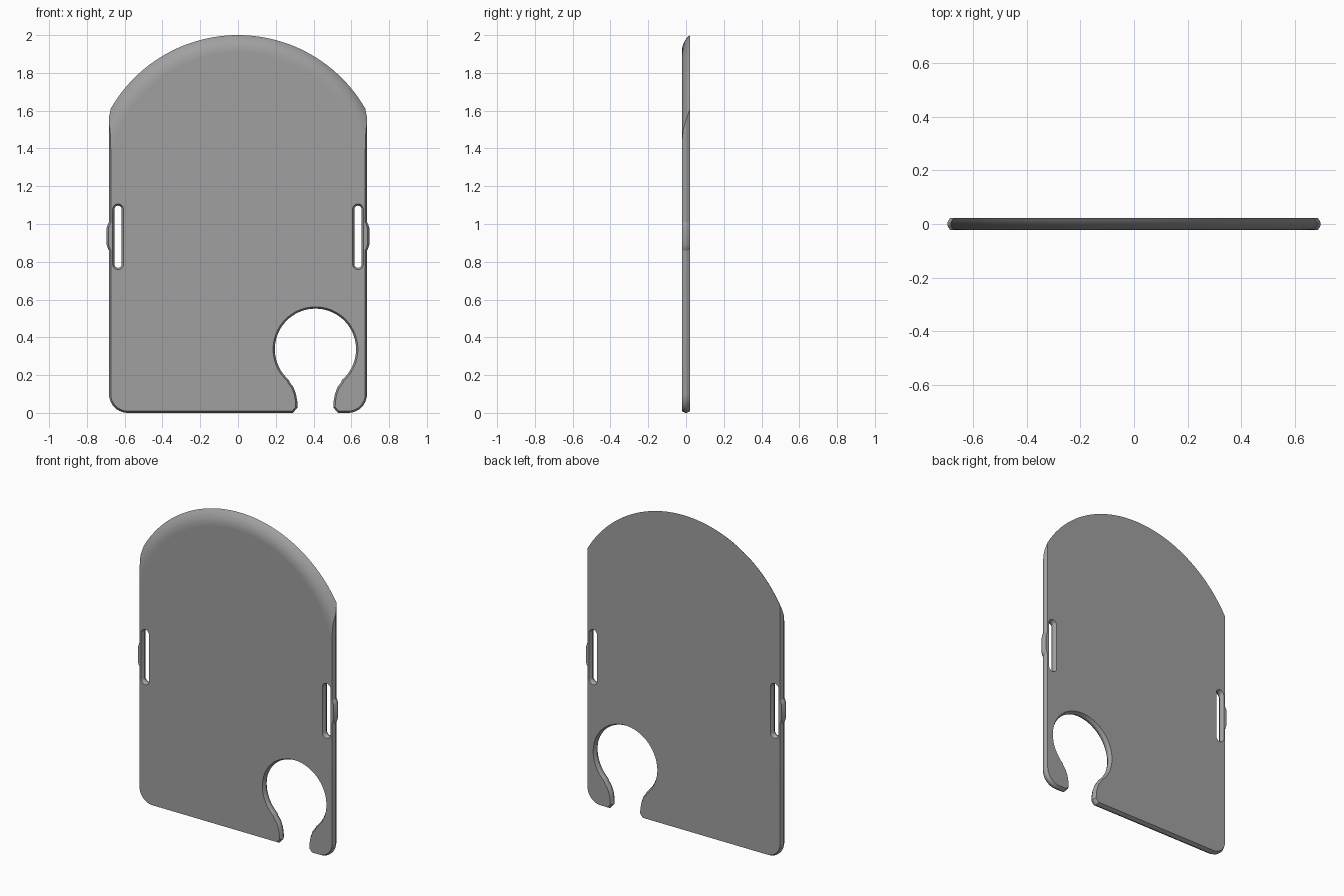
import bpy, bmesh
from math import sin, cos, pi, radians

if "Cube" in bpy.data.objects:
    bpy.data.objects.remove(bpy.data.objects["Cube"])

HALF_T = 0.022     # half thickness
CH = 0.0095        # edge chamfer width
DEEP = 1.8         # chamfer depth relative to its width
W = 0.683          # half width
R, ZC = 0.778, 1.222   # top arch radius and centre height


def arc(cx, cz, rx, a0, a1, n):
    """Points on an arc, angles in degrees."""
    return [(cx + rx * cos(radians(a0 + (a1 - a0) * i / n)),
             cz + rx * sin(radians(a0 + (a1 - a0) * i / n))) for i in range(n + 1)]


def bump(s):
    """Small thumb bump on one side, listed upwards."""
    return [(s * W, 0.86), (s * 0.688, 0.868), (s * 0.695, 0.89),
            (s * 0.695, 0.98), (s * 0.688, 1.002), (s * W, 1.01)]


def slot(cx):
    """Upright rounded slot."""
    return arc(cx, 1.078, 0.019, 0, 180, 8) + arc(cx, 0.787, 0.019, 180, 360, 8)


# Outline: bottom left corner, keyhole opening, bottom right corner, sides, oversize top
neck_l = [(0.291, 0), (0.315, 0.028), (0.314, 0.06), (0.307, 0.1), (0.293, 0.137), (0.274, 0.162)]
neck_r = [(0.82 - x, z) for x, z in reversed(neck_l)]
outline = arc(-W + 0.1, 0.1, 0.1, 180, 270, 10)
outline += neck_l + arc(0.41, 0.337, 0.215, 229, -49, 48) + neck_r
outline += arc(W - 0.1, 0.1, 0.1, 270, 360, 10) + bump(1)
outline += [(W, 2.1), (-W, 2.1)] + bump(-1)[::-1]

# Plate: filled flat curve with chamfered edges
cu = bpy.data.curves.new("plate", 'CURVE')
cu.dimensions = '2D'
cu.fill_mode = 'BOTH'
cu.extrude = HALF_T / DEEP - CH
cu.bevel_depth = CH
cu.bevel_resolution = 0
cu.offset = -CH
for pts in (outline, slot(0.635), slot(-0.635)):
    sp = cu.splines.new('POLY')
    sp.points.add(len(pts) - 1)
    for p, (x, z) in zip(sp.points, pts):
        p.co = (x, z, 0, 1)
    sp.use_cyclic_u = True
plate = bpy.data.objects.new("plate", cu)
bpy.context.collection.objects.link(plate)
plate.rotation_euler = (pi / 2, 0, 0)
plate.scale = (1, 1, DEEP)
bpy.context.view_layer.objects.active = plate
plate.select_set(True)
bpy.ops.object.convert(target='MESH')
bpy.ops.object.transform_apply(rotation=True, scale=True)
bm = bmesh.new()
bm.from_mesh(plate.data)
bmesh.ops.remove_doubles(bm, verts=bm.verts, dist=1e-4)
bmesh.ops.recalc_face_normals(bm, faces=bm.faces)
bm.to_mesh(plate.data)
bm.free()

# Arch cutter: stacked arch outlines, rounding into the front face
levels = [(0.05, R)]
for i in range(9):
    a = radians(60 * (1 - i / 8))
    levels.append((-HALF_T + 2 * HALF_T * (1 - cos(a)) / 0.5,
                   R - 0.087 * (1 - sin(a) / sin(radians(60)))))
levels.append((-0.05, levels[-1][1]))
bm = bmesh.new()
rings = []
for y, r in levels:
    pts = arc(0, ZC, r, 0, 180, 72) + [(-r, -0.5), (r, -0.5)]
    rings.append([bm.verts.new((x, y, z)) for x, z in pts])
for a, b in zip(rings, rings[1:]):
    for i in range(len(a)):
        j = (i + 1) % len(a)
        bm.faces.new((a[i], a[j], b[j], b[i]))
bm.faces.new(rings[0])
bm.faces.new(rings[-1])
bmesh.ops.recalc_face_normals(bm, faces=bm.faces)
me = bpy.data.meshes.new("arch_cutter")
bm.to_mesh(me)
bm.free()
cutter = bpy.data.objects.new("arch_cutter", me)
bpy.context.collection.objects.link(cutter)
cutter.hide_render = True

mod = plate.modifiers.new("arch", 'BOOLEAN')
mod.operation = 'INTERSECT'
mod.solver = 'EXACT'
mod.object = cutter
bpy.ops.object.modifier_apply(modifier=mod.name)
bpy.data.objects.remove(cutter)
bpy.ops.object.shade_smooth_by_angle(angle=radians(25))

# Dark grey finish
mat = bpy.data.materials.new("dark_grey")
mat.diffuse_color = (0.35, 0.35, 0.35, 1)
mat.use_nodes = True
mat.node_tree.nodes["Principled BSDF"].inputs["Base Color"].default_value = mat.diffuse_color
plate.data.materials.clear()
plate.data.materials.append(mat)
